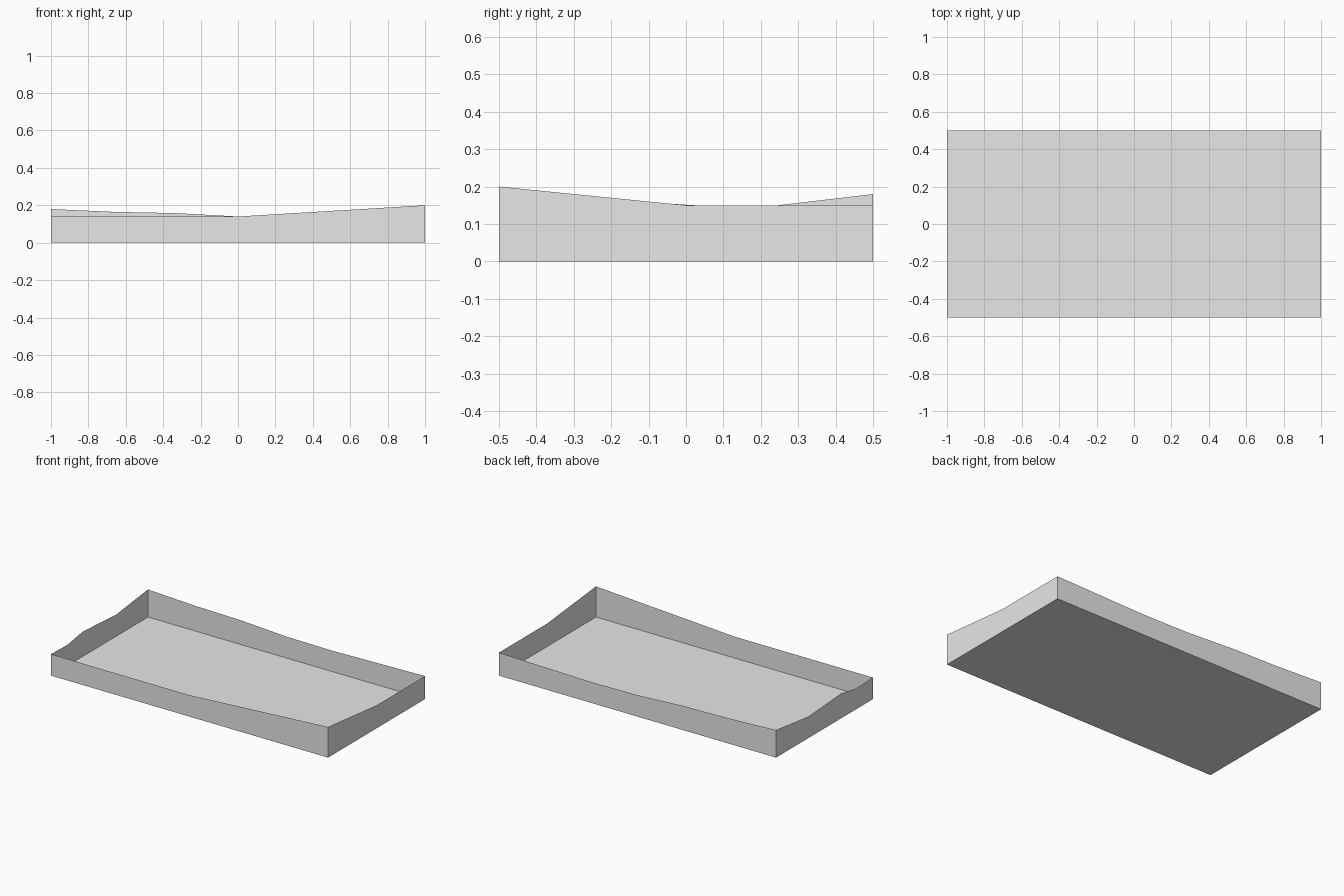
import bpy
import bmesh

cube = bpy.data.objects.get("Cube")
if cube:
    bpy.data.objects.remove(cube, do_unlink=True)

HALF_X, HALF_Y = 1.0, 0.5

grey = bpy.data.materials.new("light_grey")
grey.use_nodes = True
colour = (0.8, 0.8, 0.8, 1)
grey.diffuse_color = colour
grey.node_tree.nodes["Principled BSDF"].inputs["Base Color"].default_value = colour


def add_sheet(name, strips):
    """Make a thin sheet object from a list of quads."""
    bm = bmesh.new()
    for quad in strips:
        bm.faces.new([bm.verts.new(p) for p in quad])
    bmesh.ops.remove_doubles(bm, verts=bm.verts, dist=1e-5)
    mesh = bpy.data.meshes.new(name)
    bm.to_mesh(mesh)
    bm.free()
    mesh.materials.append(grey)
    obj = bpy.data.objects.new(name, mesh)
    bpy.context.collection.objects.link(obj)


def add_wall(name, place, profile, flip):
    """Raise a wall from the ground to a profile of (distance, height) points."""
    quads = []
    for (a, ha), (b, hb) in zip(profile, profile[1:]):
        quad = [place(a, 0), place(b, 0), place(b, hb), place(a, ha)]
        quads.append(quad[::-1] if flip else quad)
    add_sheet(name, quads)


# Flat floor, facing up
add_sheet("floor", [[(-HALF_X, -HALF_Y, 0), (HALF_X, -HALF_Y, 0),
                     (HALF_X, HALF_Y, 0), (-HALF_X, HALF_Y, 0)]])

# Long walls, distances along x
add_wall("front_wall", lambda d, h: (d, -HALF_Y, h),
         [(-1, 0.14), (0, 0.14), (1, 0.2)], False)
add_wall("back_wall", lambda d, h: (d, HALF_Y, h),
         [(-1, 0.18), (-0.67, 0.165), (-0.33, 0.158), (0, 0.14),
          (0.33, 0.136), (1, 0.15)], True)

# Short walls, distances along y
add_wall("left_wall", lambda d, h: (HALF_X, d, h),
         [(-0.5, 0.2), (0, 0.15), (0.5, 0.15)], False)
add_wall("right_wall", lambda d, h: (-HALF_X, d, h),
         [(-0.5, 0.14), (-0.33, 0.136), (-0.17, 0.162), (0.17, 0.141),
          (0.5, 0.18)], True)
